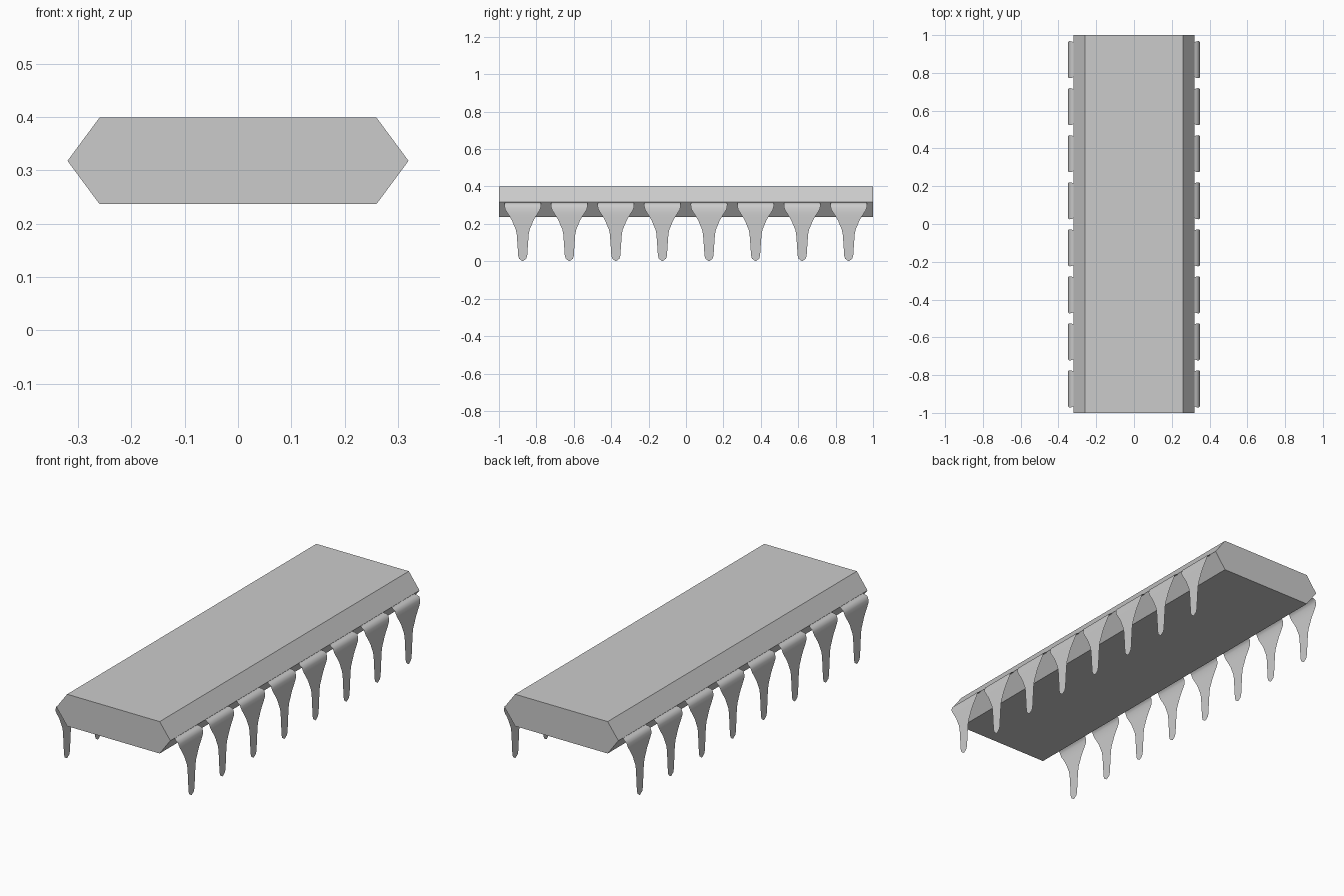
import bpy

if "Cube" in bpy.data.objects:
    bpy.data.objects.remove(bpy.data.objects["Cube"])


def add_object(name, verts, faces):
    mesh = bpy.data.meshes.new(name)
    mesh.from_pydata(verts, [], faces)
    mesh.update()
    obj = bpy.data.objects.new(name, mesh)
    bpy.context.collection.objects.link(obj)
    return obj


# Chip body: hexagonal cross-section extruded along y
section = [(-0.26, 0.237), (0.26, 0.237), (0.32, 0.318),
           (0.26, 0.399), (-0.26, 0.399), (-0.32, 0.318)]
verts = [(x, y, z) for y in (-1, 1) for x, z in section]
n = len(section)
faces = [tuple(range(n)), tuple(reversed(range(n, 2 * n)))]
faces += [(i, i + n, (i + 1) % n + n, (i + 1) % n) for i in range(n)]
add_object("chip_body", verts, faces)

# Bent sheet-metal pins: (x, z, half width) from shoulder to tip
profile = [(0.317, 0.316, 0.090), (0.330, 0.310, 0.097), (0.341, 0.304, 0.098),
           (0.346, 0.290, 0.097), (0.349, 0.276, 0.093), (0.350, 0.255, 0.080),
           (0.350, 0.235, 0.067), (0.350, 0.215, 0.056), (0.350, 0.195, 0.048),
           (0.350, 0.170, 0.037), (0.350, 0.145, 0.032), (0.350, 0.090, 0.028),
           (0.350, 0.030, 0.024), (0.350, 0.014, 0.019), (0.350, 0.002, 0.003)]
first_y, pitch, count = -0.873, 0.249, 8
verts, faces = [], []
for k in range(count):
    base = len(verts)
    y = first_y + k * pitch
    for x, z, w in profile:
        verts += [(x, y - w, z), (x, y + w, z)]
    for i in range(len(profile) - 1):
        a = base + 2 * i
        faces.append((a, a + 2, a + 3, a + 1))
pins = add_object("pins", verts, faces)
for p in pins.data.polygons:
    p.use_smooth = True

# Second row of pins on the other side
mirror = pins.modifiers.new("Mirror", 'MIRROR')
mirror.use_axis = (True, False, False)
mirror.use_mirror_merge = False
